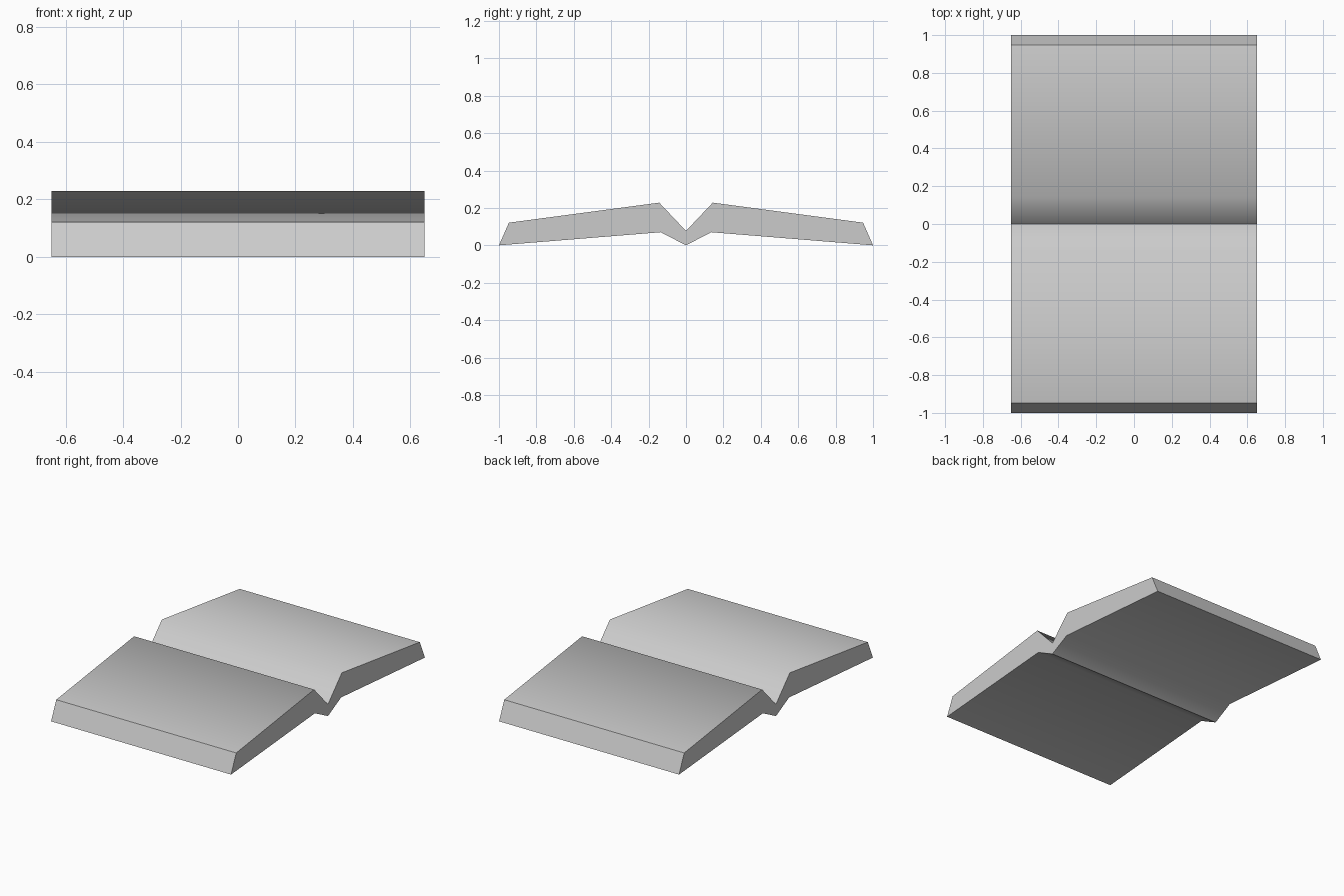
import bpy
import bmesh

# Remove only the default cube
default = bpy.data.objects.get("Cube")
if default:
    bpy.data.objects.remove(default, do_unlink=True)

# Single flat grey
grey = bpy.data.materials.new("light_grey")
grey.use_nodes = True
colour = (0.6, 0.6, 0.6, 1)
grey.diffuse_color = colour
grey.node_tree.nodes["Principled BSDF"].inputs["Base Color"].default_value = colour

HALF_WIDTH = 0.65

# Half cross-section (y, z, smooth edge), from lower centre round to upper centre
half = [
    (0, 0, False),            # lower crease
    (0.135, 0.07, True),      # underside ridge
    (1, 0, False),            # outer foot
    (0.947, 0.121, False),    # outer top edge
    (0.143, 0.228, True),     # top ridge
    (0, 0.077, False),        # valley crease
]
outline = half + [(-y, z, s) for y, z, s in reversed(half[1:-1])]

# Folded slab: the cross-section extruded along x
bm = bmesh.new()
right = [bm.verts.new((-HALF_WIDTH, y, z)) for y, z, s in outline]
left = [bm.verts.new((HALF_WIDTH, y, z)) for y, z, s in outline]
bm.faces.new(right)
bm.faces.new(left)
count = len(outline)
for i in range(count):
    j = (i + 1) % count
    bm.faces.new((right[i], right[j], left[j], left[i]))
bmesh.ops.recalc_face_normals(bm, faces=bm.faces)

# Soft ridges, every other edge sharp
for face in bm.faces:
    face.smooth = True
for edge in bm.edges:
    edge.smooth = False
for i, (y, z, soft) in enumerate(outline):
    bm.edges.get((right[i], left[i])).smooth = soft

mesh = bpy.data.meshes.new("folded_slab")
bm.to_mesh(mesh)
bm.free()
mesh.materials.append(grey)
slab = bpy.data.objects.new("folded_slab", mesh)
bpy.context.collection.objects.link(slab)
